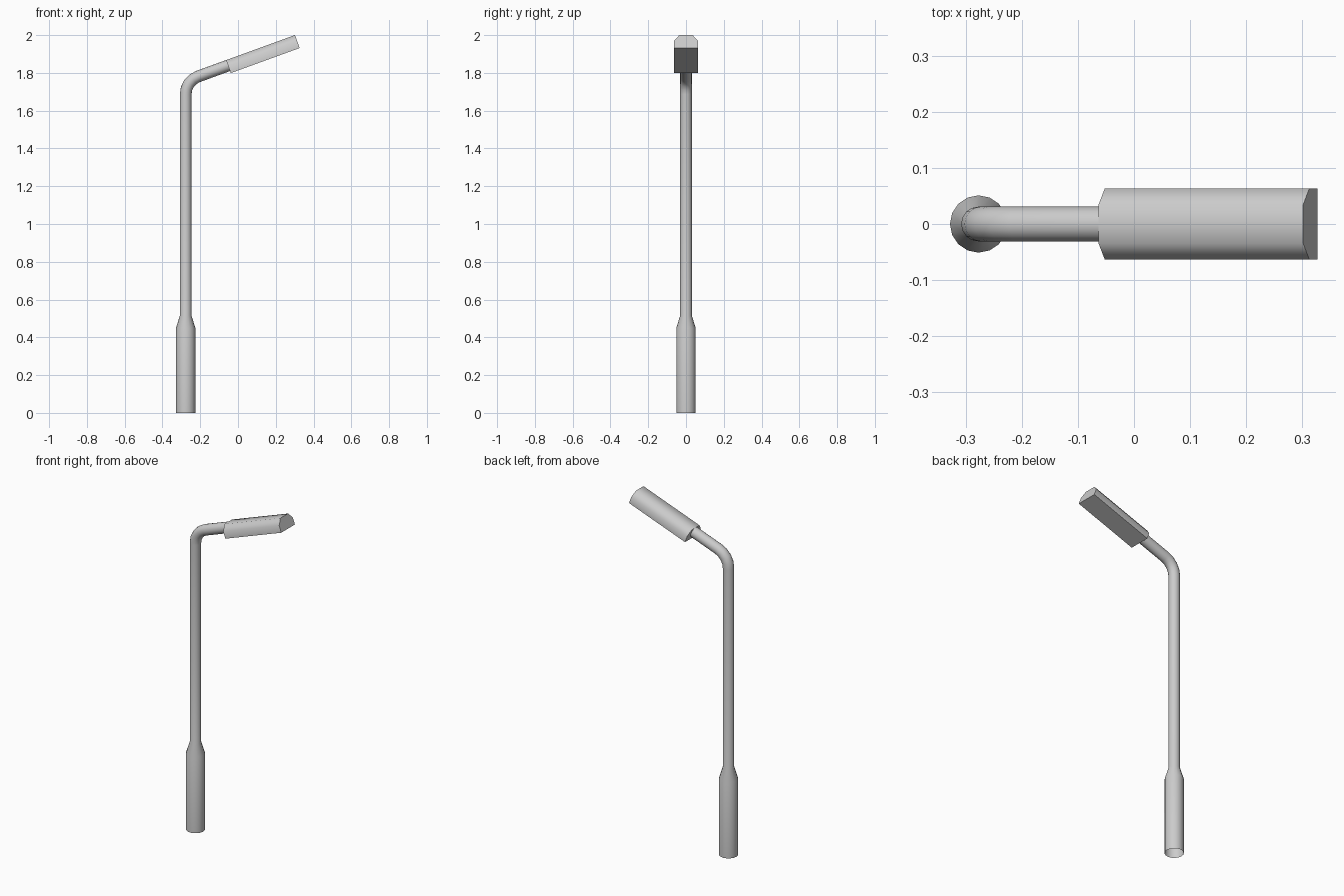
import bpy, bmesh, math
from mathutils import Vector

if "Cube" in bpy.data.objects:
    bpy.data.objects.remove(bpy.data.objects["Cube"])

SIDES = 16
TILT = math.radians(20)
ALONG = Vector((math.cos(TILT), 0, math.sin(TILT)))
UP = Vector((-math.sin(TILT), 0, math.cos(TILT)))
POLE_X = -0.277


def loft(name, rings, caps, smooth_angle):
    bm = bmesh.new()
    loops = [[bm.verts.new(p) for p in ring] for ring in rings]
    n = len(loops[0])
    for a, b in zip(loops, loops[1:]):
        for i in range(n):
            j = (i + 1) % n
            bm.faces.new((a[i], a[j], b[j], b[i]))
    if caps:
        bm.faces.new(loops[0][::-1])
        bm.faces.new(loops[-1])
    bmesh.ops.recalc_face_normals(bm, faces=bm.faces)
    mesh = bpy.data.meshes.new(name)
    bm.to_mesh(mesh)
    bm.free()
    ob = bpy.data.objects.new(name, mesh)
    bpy.context.collection.objects.link(ob)
    bpy.ops.object.select_all(action='DESELECT')
    ob.select_set(True)
    bpy.context.view_layer.objects.active = ob
    bpy.ops.object.shade_smooth_by_angle(angle=math.radians(smooth_angle))
    return ob


def ring(x, z, radius, turn):
    # Circle around a path point; turn is the lean from vertical towards +x
    side = Vector((math.cos(turn), 0, -math.sin(turn)))
    return [Vector((x, 0, z)) + side * (radius * math.cos(t)) + Vector((0, radius * math.sin(t), 0))
            for t in (2 * math.pi * i / SIDES for i in range(SIDES))]


# Pole: open wide base, taper, shaft, bend and tilted arm
R = 0.031
rings = [ring(POLE_X, z, r, 0) for z, r in ((0, 0.051), (0.45, 0.051), (0.515, R))]
BEND, BEND_Z, STEPS = 0.1, 1.687, 4
for k in range(STEPS + 1):
    a = (math.pi / 2 - TILT) * k / STEPS
    x, z = POLE_X + BEND * (1 - math.cos(a)), BEND_Z + BEND * math.sin(a)
    rings.append(ring(x, z, R, a))
reach = (-0.045 - x) / ALONG.x
rings.append(ring(x + ALONG.x * reach, z + ALONG.z * reach, R, math.pi / 2 - TILT))
loft("lamp_pole", rings, False, 40)

# Lamp head: chamfered box section extruded along the tilted arm
half = [(0.0635, 0), (0.0635, 0.041), (0.035, 0.073)]
section = half + [(-y, h) for y, h in reversed(half)]
start = Vector((-0.038, 0, 1.799))
head = [[start + ALONG * d + UP * h + Vector((0, y, 0)) for y, h in section] for d in (0, 0.388)]
loft("lamp_head", head, True, 55)
